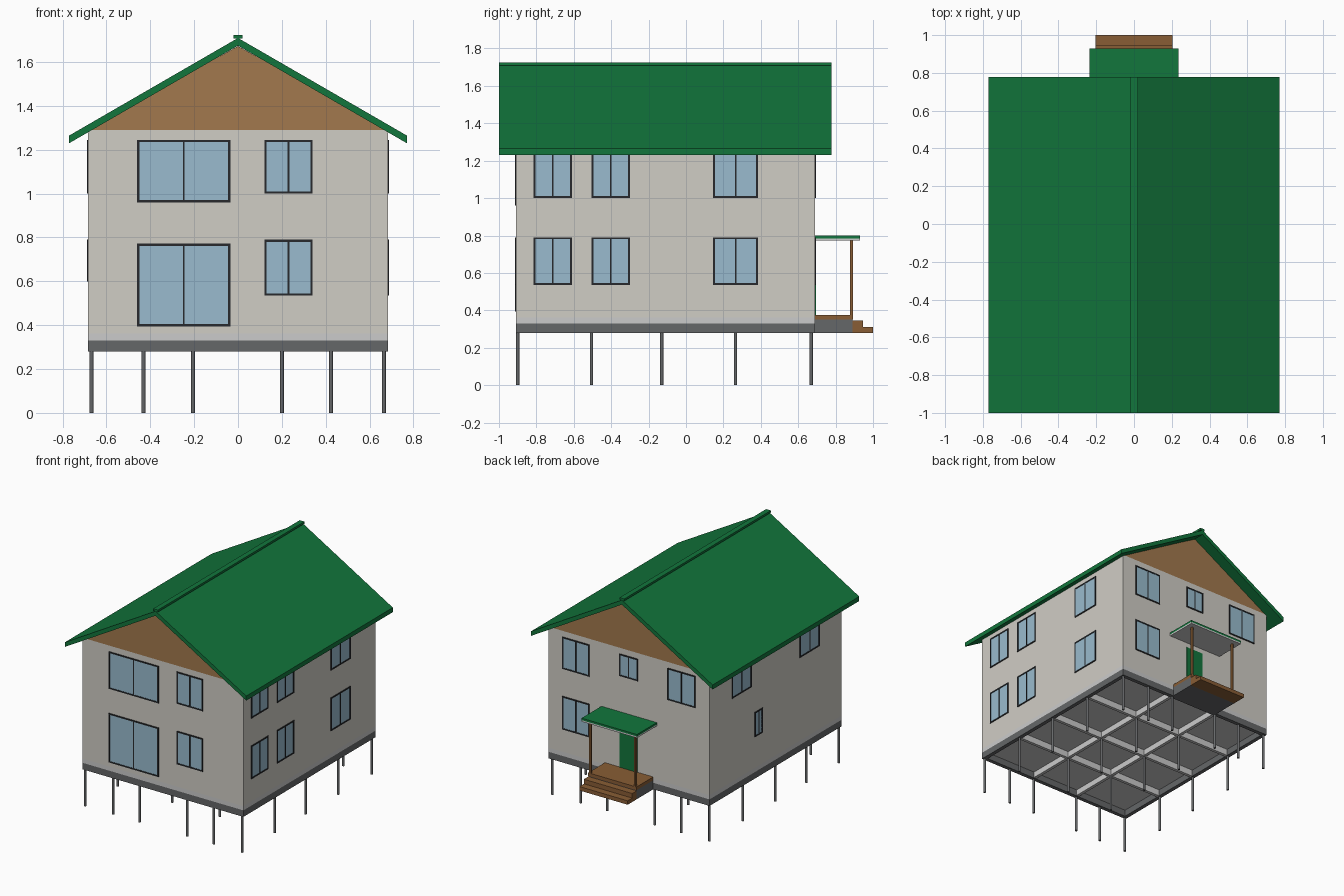
import bpy, bmesh
from mathutils import Matrix, Vector

if "Cube" in bpy.data.objects:
    bpy.data.objects.remove(bpy.data.objects["Cube"])


def mat(name, r, g, b):
    m = bpy.data.materials.new(name)
    m.diffuse_color = (r, g, b, 1)
    m.use_nodes = True
    m.node_tree.nodes["Principled BSDF"].inputs["Base Color"].default_value = m.diffuse_color
    return m


CREAM = mat("cream_wall", 0.63, 0.61, 0.56)
GREEN = mat("green_metal", 0.006, 0.18, 0.045)
WOOD = mat("wood", 0.25, 0.11, 0.035)
GABLE = mat("gable_wood", 0.36, 0.19, 0.075)
DARK = mat("dark_grey", 0.13, 0.135, 0.14)
FRAME = mat("window_frame", 0.02, 0.022, 0.025)
GLASS = mat("glass", 0.32, 0.5, 0.62)


def finish(name, bm, material=None):
    bmesh.ops.recalc_face_normals(bm, faces=bm.faces)
    me = bpy.data.meshes.new(name)
    bm.to_mesh(me)
    bm.free()
    ob = bpy.data.objects.new(name, me)
    bpy.context.collection.objects.link(ob)
    if material:
        me.materials.append(material)
    return ob


def boxes(name, spans, material=None, xf=Matrix()):
    """One object from boxes given as (x0, x1, y0, y1, z0, z1)."""
    bm = bmesh.new()
    for x0, x1, y0, y1, z0, z1 in spans:
        m = Matrix.Translation(((x0 + x1) / 2, (y0 + y1) / 2, (z0 + z1) / 2))
        m = xf @ m @ Matrix.Diagonal((x1 - x0, y1 - y0, z1 - z0, 1))
        bmesh.ops.create_cube(bm, size=1, matrix=m)
    return finish(name, bm, material)


def prism_y(name, profile, y0, y1, material):
    """Extrude an (x, z) profile along y."""
    bm = bmesh.new()
    f = bm.faces.new([bm.verts.new((x, y0, z)) for x, z in profile])
    ext = bmesh.ops.extrude_face_region(bm, geom=[f])["geom"]
    bmesh.ops.translate(bm, vec=(0, y1 - y0, 0),
                        verts=[v for v in ext if isinstance(v, bmesh.types.BMVert)])
    return finish(name, bm, material)


W, YF, YB = 0.683, -0.91, 0.69      # half width, front and back wall

# walls, plinth and gables
boxes("plinth", [(-W, W, YF, YB, 0.33, 0.362)])
boxes("walls", [(-W, W, YF, YB, 0.362, 1.29)], CREAM)
prism_y("gable_attic", [(-W, 1.29), (W, 1.29), (0, 1.673)], YF, YB, GABLE)

# roof and ridge cap
prism_y("roof", [(-0.77, 1.23), (-0.77, 1.265), (0, 1.71), (0.77, 1.265),
                 (0.77, 1.23), (0, 1.675)], -1.0, 0.777, GREEN)
boxes("ridge_cap", [(-0.02, 0.02, -1.0, 0.777, 1.708, 1.724)], GREEN)

# foundation beams: perimeter frame and inner grid
B = 0.03
beams = [(-W, W, YF, YF + B, 0.28, 0.33), (-W, W, YB - B, YB, 0.28, 0.33),
         (-W, -W + B, YF + B, YB - B, 0.28, 0.33),
         (W - B, W, YF + B, YB - B, 0.28, 0.33)]
boxes("perimeter_beams", beams, DARK)
boxes("inner_beams",
      [(x - 0.012, x + 0.012, YF + B, YB - B, 0.285, 0.33) for x in (-0.205, 0.2)]
      + [(-W + B, W - B, y - 0.012, y + 0.012, 0.28, 0.33) for y in (-0.505, -0.13, 0.265)])

# piles: full rows front and back, four per row between
bm = bmesh.new()
for y in (-0.9, -0.505, -0.13, 0.265, 0.67):
    for x in (-0.668, -0.43, -0.205, 0.2, 0.425, 0.665):
        if abs(abs(x) - 0.43) < 0.02 and y not in (-0.9, 0.67):
            continue
        bmesh.ops.create_cone(bm, cap_ends=True, segments=12, radius1=0.009, radius2=0.009,
                              depth=0.29, matrix=Matrix.Translation((x, y, 0.145)))
finish("piles", bm, DARK)


def window(name, xf, a0, a1, z0, z1):
    """Two-pane window in a wall frame: a along wall, -y outward."""
    t, mid = 0.01, (a0 + a1) / 2
    out, back = -0.005, 0.01
    boxes(name + "_frame", [(a0, a0 + t, out, back, z0, z1), (a1 - t, a1, out, back, z0, z1),
                            (a0 + t, a1 - t, out, back, z0, z0 + t),
                            (a0 + t, a1 - t, out, back, z1 - t, z1),
                            (mid - 0.004, mid + 0.004, out, back, z0 + t, z1 - t)], FRAME, xf)
    boxes(name + "_glass", [(a0 + t, mid - 0.004, -0.002, back, z0 + t, z1 - t),
                            (mid + 0.004, a1 - t, -0.002, back, z0 + t, z1 - t)], GLASS, xf)


def wall_frame(along, outward, origin):
    m = Matrix((along, -Vector(outward), (0, 0, 1))).transposed().to_4x4()
    m.translation = origin
    return m


UP, LOW = (1.0, 1.245), (0.535, 0.79)
sides = {
    "front": (wall_frame((1, 0, 0), (0, -1, 0), (0, YF, 0)),
              [(-0.46, -0.035, 0.96, 1.245), (0.12, 0.34, *UP),
               (-0.46, -0.035, 0.395, 0.772), (0.12, 0.34, *LOW)]),
    "right": (wall_frame((0, 1, 0), (1, 0, 0), (W, 0, 0)),
              [(a, b, *z) for z in (UP, LOW)
               for a, b in ((-0.815, -0.61), (-0.505, -0.30), (0.145, 0.385))]),
    "back": (wall_frame((1, 0, 0), (0, 1, 0), (0, YB, 0)),
             [(0.335, 0.565, *UP), (0.335, 0.565, *LOW),
              (-0.565, -0.325, *UP), (-0.077, 0.08, 1.075, 1.245)]),
    "left": (wall_frame((0, 1, 0), (-1, 0, 0), (-W, 0, 0)),
             [(0.185, 0.42, *UP), (-0.64, -0.40, *UP), (0.05, 0.145, 0.6, 0.79)]),
}
for side, (xf, wins) in sides.items():
    for i, w in enumerate(wins):
        window(f"{side}_window_{i + 1}", xf, *w)

# back door
boxes("door", [(-0.07, 0.08, YB - 0.01, YB + 0.004, 0.375, 0.735)], GREEN)

# porch: base, deck, steps, posts, canopy
P = 0.205
boxes("porch_base", [(-P, P, YB, 0.89, 0.28, 0.35)], DARK)
boxes("porch_deck", [(-P, P, YB, 0.893, 0.35, 0.375)], WOOD)
boxes("porch_steps", [(-P, P, 0.89, 0.945, 0.28, 0.345),
                      (-P, P, 0.945, 1.0, 0.28, 0.31)], WOOD)
boxes("porch_posts", [(x - 0.008, x + 0.008, 0.877, 0.893, 0.375, 0.777)
                      for x in (-0.19, 0.19)], WOOD)
boxes("canopy_soffit", [(-0.235, 0.235, YB, 0.93, 0.773, 0.785)])
boxes("canopy_roof", [(-0.235, 0.235, YB, 0.93, 0.785, 0.8)], GREEN)
